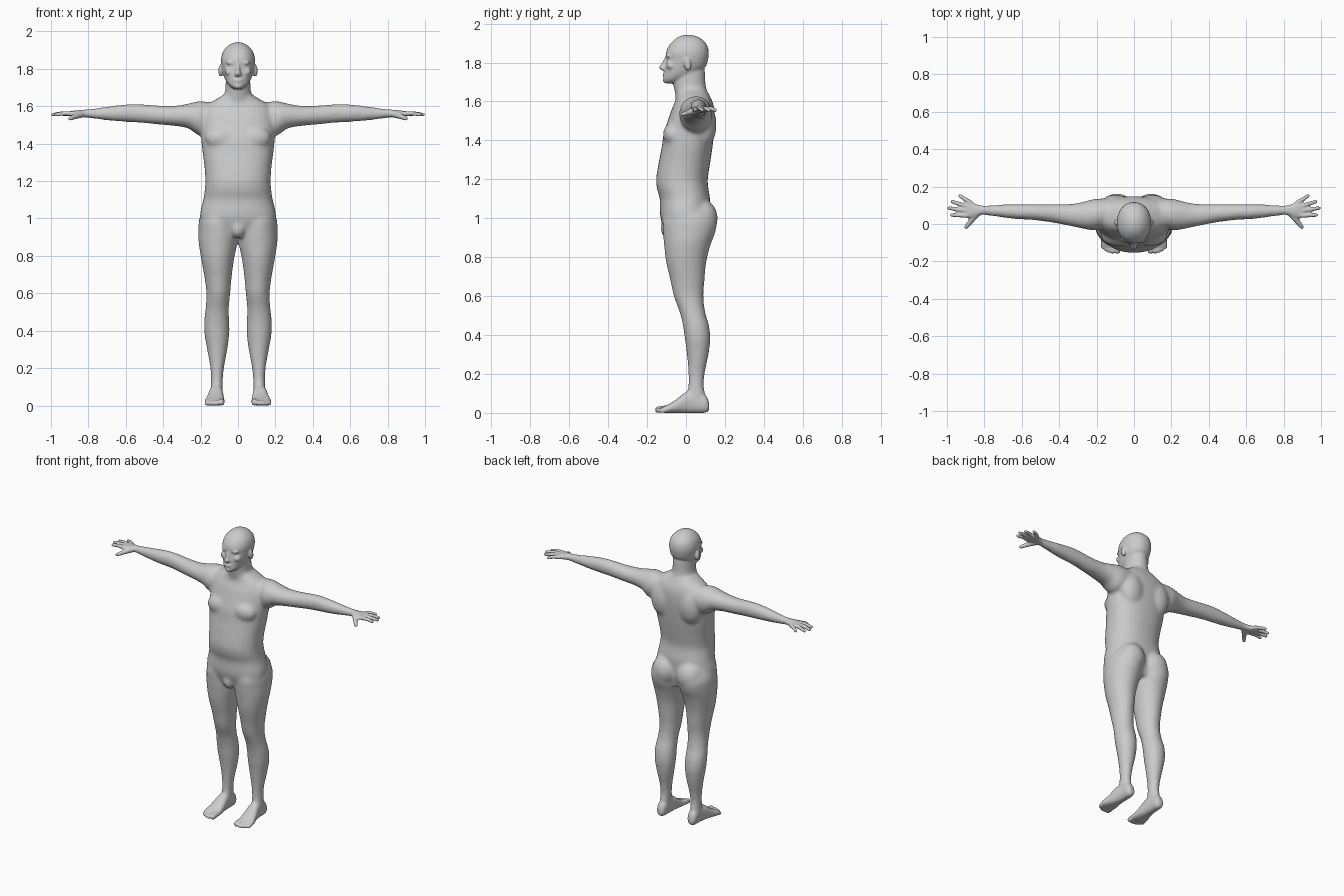
import bpy, bmesh, math
from mathutils import Vector, Matrix

ORDER = {'x': (0, 1, 2), 'y': (1, 0, 2), 'z': (1, 2, 0)}


def loft(bm, axis, rows, n=2.0, seg=36, sub=4):
    """Skin of superellipse rings; each row is (position, a_min, a_max, b_min, b_max)."""
    pts = [rows[0]] + list(rows) + [rows[-1]]
    smooth = []
    for p0, p1, p2, p3 in zip(pts, pts[1:], pts[2:], pts[3:]):
        for k in range(sub):
            t = k / sub
            smooth.append([0.5 * (2 * b + (c - a) * t + (2 * a - 5 * b + 4 * c - d) * t * t
                                  + (3 * b - a - 3 * c + d) * t ** 3)
                           for a, b, c, d in zip(p0, p1, p2, p3)])
    smooth.append(rows[-1])
    rings = []
    for pos, a0, a1, b0, b1 in smooth:
        ring = []
        for i in range(seg):
            u = 2 * math.pi * i / seg
            c, s = math.cos(u), math.sin(u)
            a = (a0 + a1) / 2 + (a1 - a0) / 2 * math.copysign(abs(c) ** (2 / n), c)
            b = (b0 + b1) / 2 + (b1 - b0) / 2 * math.copysign(abs(s) ** (2 / n), s)
            v = (pos, a, b)
            ring.append(bm.verts.new([v[j] for j in ORDER[axis]]))
        rings.append(ring)
    for r, q in zip(rings, rings[1:]):
        for i in range(seg):
            j = (i + 1) % seg
            bm.faces.new((r[i], r[j], q[j], q[i]))
    bm.faces.new(rings[0][::-1])
    bm.faces.new(rings[-1])


def ball(bm, loc, r, tilt=0.0):
    m = Matrix.Translation(loc) @ Matrix.Rotation(tilt, 4, 'X') @ Matrix.Diagonal((*r, 1))
    bmesh.ops.create_uvsphere(bm, u_segments=24, v_segments=16, radius=1, matrix=m)


def limb(bm, points, radii):
    """Chain of tapered rounded segments, for fingers and toes."""
    for p, r in zip(points, radii):
        ball(bm, p, (r, r, r))
    for p, q, r, s in zip(points, points[1:], radii, radii[1:]):
        p, q = Vector(p), Vector(q)
        m = Matrix.Translation((p + q) / 2) @ (q - p).to_track_quat('Z', 'Y').to_matrix().to_4x4()
        bmesh.ops.create_cone(bm, cap_ends=True, segments=20, radius1=r, radius2=s,
                              depth=(q - p).length, matrix=m)


def mirror(bm):
    geom = bm.verts[:] + bm.edges[:] + bm.faces[:]
    new = bmesh.ops.duplicate(bm, geom=geom)['geom']
    for v in new:
        if isinstance(v, bmesh.types.BMVert):
            v.co.x = -v.co.x


def fuse(bm, name, voxel, steps, inflate):
    """Melt overlapping parts into one smooth skin."""
    bmesh.ops.recalc_face_normals(bm, faces=bm.faces[:])
    me = bpy.data.meshes.new(name)
    bm.to_mesh(me)
    bm.free()
    ob = bpy.data.objects.new(name, me)
    bpy.context.collection.objects.link(ob)
    m = ob.modifiers.new("fuse", 'REMESH')
    m.mode, m.voxel_size, m.use_smooth_shade = 'VOXEL', voxel, True
    m = ob.modifiers.new("soften", 'SMOOTH')
    m.factor, m.iterations = 0.5, steps
    m = ob.modifiers.new("refill", 'DISPLACE')
    m.strength, m.mid_level = inflate, 0
    return ob


# --- core: legs, arms, torso ---
bm = bmesh.new()
loft(bm, 'z', [(1.09, .03, .16, -.07, .09), (1.0, .002, .203, -.115, .152),
               (.93, 0, .208, -.115, .148), (.87, .006, .207, -.11, .125),
               (.78, .025, .193, -.10, .102), (.68, .038, .175, -.077, .092),
               (.60, .045, .166, -.06, .087), (.52, .052, .17, -.03, .095),
               (.45, .05, .178, -.013, .115), (.38, .05, .176, -.003, .122),
               (.30, .06, .162, .008, .113), (.20, .078, .145, .015, .093),
               (.13, .084, .142, .013, .09), (.07, .086, .144, -.005, .105),
               (.03, .09, .138, .01, .108)])
loft(bm, 'x', [(.10, .01, .13, 1.47, 1.61), (.2, -.03, .132, 1.445, 1.624),
               (.26, -.024, .118, 1.483, 1.612), (.33, -.01, .105, 1.497, 1.60),
               (.42, .008, .103, 1.505, 1.60), (.5, .02, .103, 1.513, 1.607),
               (.56, .026, .103, 1.517, 1.61), (.64, .03, .102, 1.522, 1.603),
               (.72, .04, .10, 1.53, 1.592), (.80, .05, .097, 1.54, 1.582),
               (.84, .045, .10, 1.541, 1.58)])
ball(bm, (.09, .08, 1.0), (.085, .08, .095))        # glutes
ball(bm, (.088, -.065, 1.43), (.085, .05, .06))     # chest muscles
ball(bm, (.10, .10, 1.48), (.08, .053, .11))        # shoulder blades
mirror(bm)
loft(bm, 'z', [(.91, -.11, .11, -.09, .10), (.97, -.185, .185, -.118, .115),
               (1.02, -.2, .2, -.13, .118), (1.10, -.182, .182, -.131, .12),
               (1.15, -.175, .175, -.145, .112), (1.20, -.171, .171, -.15, .108),
               (1.28, -.176, .176, -.138, .12), (1.36, -.187, .187, -.122, .132),
               (1.43, -.193, .193, -.112, .14), (1.50, -.195, .195, -.09, .145),
               (1.56, -.19, .19, -.07, .143), (1.60, -.17, .17, -.052, .132),
               (1.635, -.115, .115, -.045, .115), (1.66, -.07, .07, -.05, .10)], n=2.3)
ball(bm, (0, -.085, .945), (.036, .044, .05))       # groin
loft(bm, 'z', [(1.58, -.09, .09, -.04, .11), (1.64, -.072, .072, -.053, .105),
               (1.70, -.064, .064, -.064, .097), (1.77, -.062, .062, -.06, .095)])  # neck
core = fuse(bm, "core", .01, 10, .0025)
bpy.context.view_layer.update()

# --- hands, feet and face details on the right half ---
bm = bmesh.new()
loft(bm, 'x', [(.80, .052, .096, 1.543, 1.58), (.83, .046, .10, 1.542, 1.58),
               (.86, .036, .112, 1.543, 1.577), (.885, .034, .121, 1.546, 1.574),
               (.903, .042, .116, 1.55, 1.57)], n=2.4)
fingers = [((.885, .045), (.975, .048)), ((.892, .07), (.989, .085)),
           ((.888, .093), (.973, .12)), ((.872, .112), (.93, .15))]
for (bx, by), (tx, ty) in fingers:
    limb(bm, [(bx, by, 1.56), ((bx + tx) / 2, (by + ty) / 2, 1.562), (tx, ty, 1.555)],
         [.0125, .011, .0092])
limb(bm, [(.84, .058, 1.557), (.872, .016, 1.545), (.897, -.016, 1.534)], [.019, .0135, .0105])
loft(bm, 'y', [(.118, .098, .132, .015, .05), (.10, .086, .144, .002, .09),
               (.05, .083, .147, 0, .11), (0, .08, .155, 0, .105),
               (-.05, .075, .168, 0, .068), (-.09, .072, .178, 0, .043),
               (-.118, .075, .174, .002, .03)], n=2.4)
for i in range(5):                                   # toes
    r = (.0165, .0125, .012, .0115, .011)[i]
    x = (.089, .113, .132, .15, .166)[i]
    tip = (-.142, -.146, -.142, -.134, -.122)[i]
    limb(bm, [(x, -.095, r + .006), (x, tip, r)], [r, r])
ball(bm, (.093, .008, 1.79), (.0105, .018, .033), .15)    # ear
ball(bm, (.031, -.083, 1.813), (.016, .014, .009))        # eye
ball(bm, (.032, -.089, 1.832), (.03, .013, .009))         # brow
ball(bm, (.045, -.076, 1.785), (.026, .024, .022))        # cheek
mirror(bm)

# --- head ---
loft(bm, 'z', [(1.694, -.022, .022, -.105, -.05), (1.712, -.046, .046, -.115, 0),
               (1.74, -.066, .066, -.111, .06), (1.78, -.08, .08, -.107, .10),
               (1.815, -.087, .087, -.10, .112), (1.85, -.09, .09, -.102, .116),
               (1.89, -.08, .08, -.084, .107), (1.92, -.056, .056, -.055, .08),
               (1.935, -.032, .032, -.028, .05), (1.942, -.008, .008, -.002, .018)], n=2.15)
loft(bm, 'z', [(1.757, -.012, .012, -.116, -.085), (1.766, -.018, .018, -.132, -.085),
               (1.776, -.016, .016, -.138, -.085), (1.79, -.011, .011, -.129, -.085),
               (1.815, -.009, .009, -.113, -.08), (1.835, -.01, .01, -.104, -.08)])  # nose
ball(bm, (0, -.109, 1.742), (.026, .011, .006))      # upper lip
ball(bm, (0, -.108, 1.731), (.022, .011, .006))      # lower lip
ball(bm, (0, -.102, 1.708), (.022, .017, .014))      # chin

# --- merge the softened core with the details ---
bm.from_object(core, bpy.context.evaluated_depsgraph_get())
bpy.data.objects.remove(core)
fuse(bm, "human_body", .006, 4, .001)
